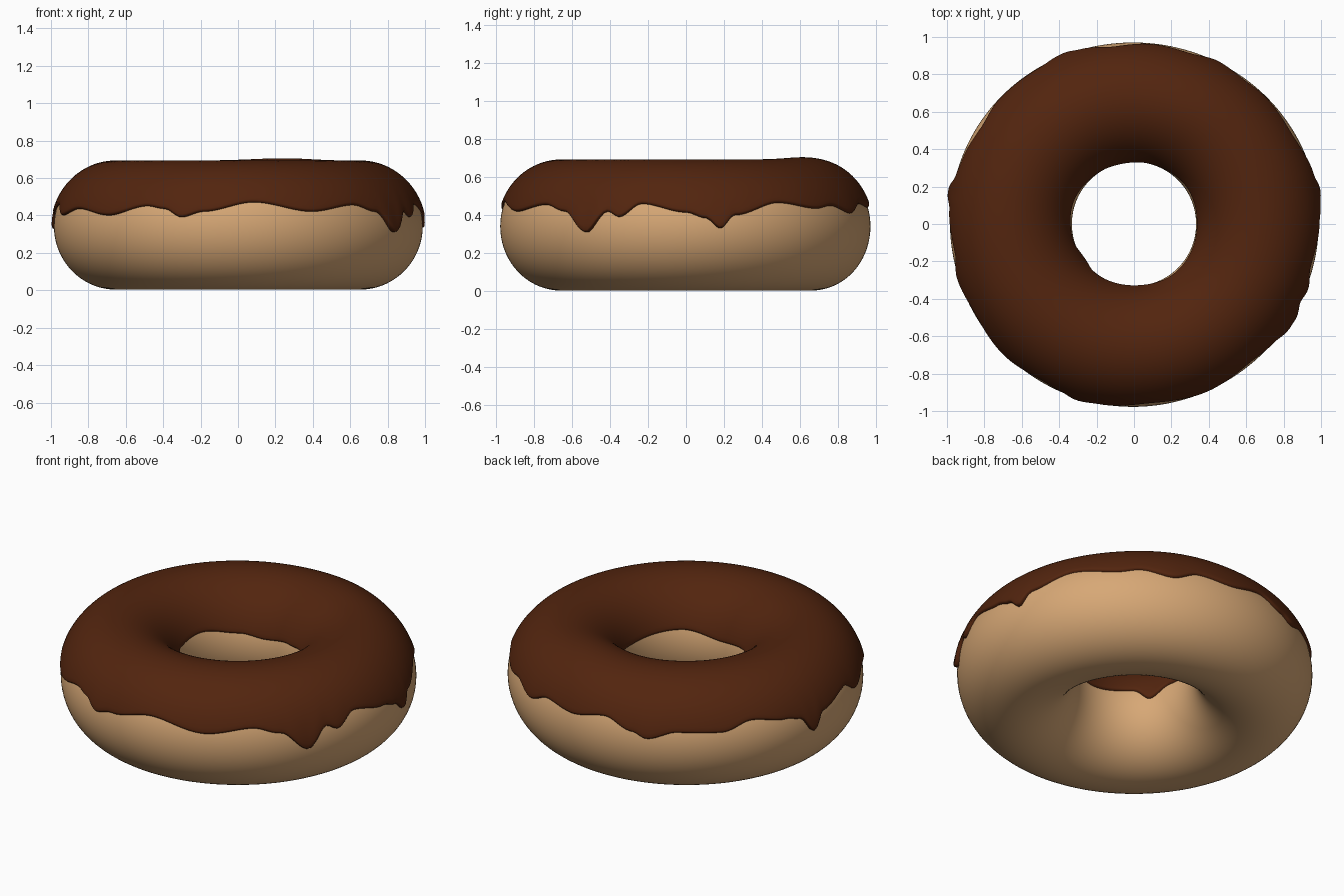
import bpy, bmesh, math

if "Cube" in bpy.data.objects:
    bpy.data.objects.remove(bpy.data.objects["Cube"])

R, HALF_W, HALF_H, ZC = 0.656, 0.324, 0.338, 0.342
NT = 288  # steps around the ring

# lower icing edge on the outside: (angle in degrees, height)
OUTER = [(-170, .46), (-163, .40), (-151, .435), (-135, .40), (-120, .45), (-114, .435),
         (-108, .39), (-101, .42), (-85, .47), (-66, .42), (-50, .455), (-41, .42),
         (-32, .31), (-25, .42), (-21, .39), (-14, .46), (0, .415), (6, .385),
         (10.5, .33), (15, .40), (30, .465), (45, .435), (52, .45), (63, .41), (72, .46),
         (84, .44), (97, .475), (107, .42), (112, .39), (122, .435), (137, .43),
         (147, .475), (160, .44), (165, .42), (170, .325), (175, .41)]
# lower icing edge inside the hole
INNER = [(-165, .44), (-145, .37), (-130, .43), (-90, .41), (-50, .45), (0, .44),
         (35, .46), (70, .43), (100, .41), (125, .43), (160, .46)]


def edge_height(table, deg):
    """Smooth periodic interpolation of an edge table."""
    pts = [(table[-1][0] - 360, table[-1][1])] + table + [(table[0][0] + 360, table[0][1])]
    for (a, za), (b, zb) in zip(pts, pts[1:]):
        if a <= deg <= b:
            t = (deg - a) / (b - a)
            return za + (zb - za) * t * t * (3 - 2 * t)
    return table[0][1]


def surface(th, ph, off=0.0):
    """Point on the slightly lumpy ring, pushed out by off."""
    lump = 0.006 * math.cos(2 * th) + 0.004 * math.sin(3 * th + 0.5)
    r = R + (HALF_W + off + lump * max(0, math.cos(ph))) * math.cos(ph)
    swell = 0.012 * math.exp(-((th - 1.2) / 0.35) ** 2) if math.sin(ph) > 0 else 0
    z = ZC + (HALF_H + off + swell * math.sin(ph) ** 2) * math.sin(ph)
    return (r * math.cos(th), r * math.sin(th), z)


def build(name, columns, closed, color):
    bm = bmesh.new()
    grid = [[bm.verts.new(p) for p in col] for col in columns]
    n, m = len(grid), len(grid[0])
    for i in range(n):
        a, b = grid[i], grid[(i + 1) % n]
        for j in range(m if closed else m - 1):
            k = (j + 1) % m
            bm.faces.new((a[j], b[j], b[k], a[k])).smooth = True
    me = bpy.data.meshes.new(name)
    bm.to_mesh(me)
    bm.free()
    ob = bpy.data.objects.new(name, me)
    bpy.context.collection.objects.link(ob)
    mat = bpy.data.materials.new(name + "_color")
    mat.diffuse_color = (*color, 1)
    mat.use_nodes = True
    mat.node_tree.nodes["Principled BSDF"].inputs["Base Color"].default_value = mat.diffuse_color
    me.materials.append(mat)


angles = [-math.pi + 2 * math.pi * i / NT for i in range(NT)]

# dough ring
build("dough", [[surface(th, 2 * math.pi * j / 72) for j in range(72)] for th in angles],
      True, (0.68, 0.39, 0.18))

# icing shell with a rounded dripping edge
columns = []
for th in angles:
    deg = math.degrees(th)
    zo, zi = edge_height(OUTER, deg), edge_height(INNER, deg)
    p0 = math.asin((zo - ZC) / HALF_H)
    p1 = math.pi - math.asin((zi - ZC) / HALF_H)
    drip = 0.010 * max(0, min(1, (0.43 - zo) / 0.10))
    lip = [0, 0.003, 0.010, 0.022, 0.040]
    phis = [p0 + d for d in lip]
    phis += [p0 + 0.04 + (p1 - p0 - 0.08) * j / 48 for j in range(1, 48)]
    phis += [p1 - d for d in reversed(lip)]
    col = []
    for ph in phis:
        d = min(ph - p0, p1 - ph)
        rise = math.sqrt(max(0, 1 - (1 - min(1, d / 0.04)) ** 2))
        thick = 0.014 + drip * math.exp(-((ph - p0) / 0.3) ** 2)
        col.append(surface(th, ph, -0.003 + (thick + 0.003) * rise))
    columns.append(col)
build("icing", columns, False, (0.085, 0.018, 0.0045))
